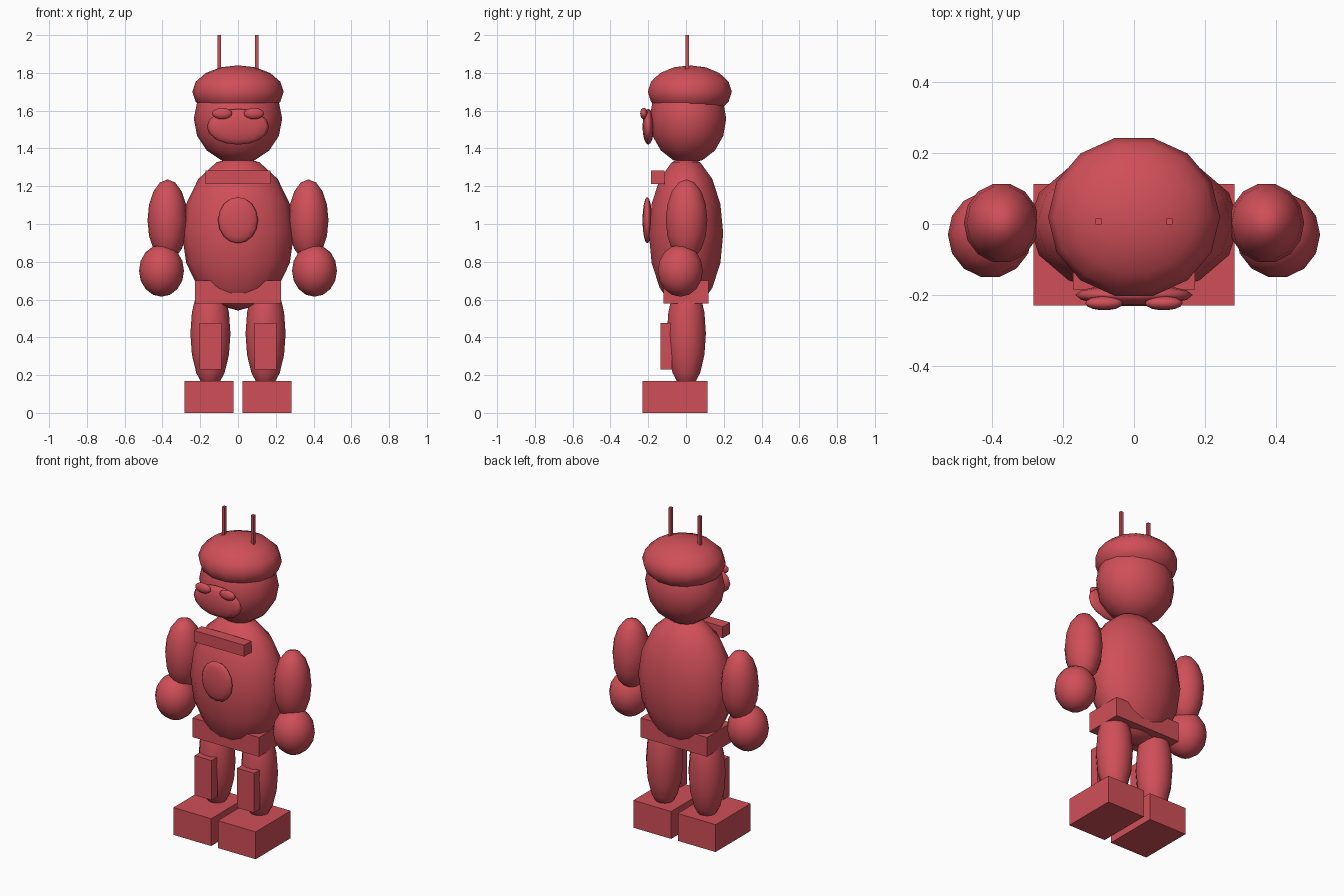
import bpy, bmesh, math
from mathutils import Matrix, Vector

if "Cube" in bpy.data.objects:
    bpy.data.objects.remove(bpy.data.objects["Cube"])

red = bpy.data.materials.new("warm red")
red.diffuse_color = (0.631, 0.078, 0.098, 1.0)
red.use_nodes = True
red.node_tree.nodes["Principled BSDF"].inputs["Base Color"].default_value = red.diffuse_color


def finish(name, bm, smooth):
    mesh = bpy.data.meshes.new(name)
    for f in bm.faces:
        f.smooth = smooth
    bm.to_mesh(mesh)
    bm.free()
    mesh.materials.append(red)
    obj = bpy.data.objects.new(name, mesh)
    bpy.context.collection.objects.link(obj)


def ball(name, centre, radii):
    """Smooth low-poly ellipsoid with corners on the x axis."""
    bm = bmesh.new()
    bmesh.ops.create_uvsphere(bm, u_segments=14, v_segments=8, radius=1.0)
    bm.transform(Matrix.Translation(centre) @ Matrix.Diagonal((*radii, 1))
                 @ Matrix.Rotation(math.pi / 2, 4, 'Z'))
    finish(name, bm, True)


def box(name, low, high):
    """Flat-sided block between two corners."""
    low, high = Vector(low), Vector(high)
    bm = bmesh.new()
    bmesh.ops.create_cube(bm, size=1.0)
    bm.transform(Matrix.Translation((low + high) / 2)
                 @ Matrix.Diagonal((*(high - low), 1)))
    finish(name, bm, False)


# Body and head
ball("torso", (0, 0, 0.95), (0.297, 0.202, 0.408))
ball("head", (0, 0.01, 1.557), (0.234, 0.208, 0.237))
ball("cap", (0, 0.02, 1.70), (0.242, 0.228, 0.14))
ball("muzzle", (0, -0.20, 1.515), (0.165, 0.031, 0.095))

# Chest details and belt
ball("chest_badge", (0, -0.205, 1.02), (0.106, 0.026, 0.122))
box("collar_bar", (-0.172, -0.185, 1.212), (0.172, -0.115, 1.283))
box("belt", (-0.228, -0.12, 0.58), (0.228, 0.12, 0.70))

# Paired parts
for s, side in ((-1, "left"), (1, "right")):
    def pair_box(name, cx, width, y0, y1, z0, z1):
        box(f"{side}_{name}", (s * cx - width / 2, y0, z0), (s * cx + width / 2, y1, z1))

    ball(f"{side}_eye", (s * 0.084, -0.223, 1.585), (0.053, 0.020, 0.03))
    ball(f"{side}_arm", (s * 0.373, 0.003, 1.02), (0.106, 0.113, 0.216))
    ball(f"{side}_hand", (s * 0.405, -0.03, 0.753), (0.119, 0.122, 0.138))
    ball(f"{side}_leg", (s * 0.146, 0.002, 0.42), (0.106, 0.106, 0.295))
    pair_box("shin_guard", 0.146, 0.117, -0.134, -0.075, 0.231, 0.477)
    pair_box("foot", 0.153, 0.26, -0.23, 0.113, 0.0, 0.17)
    pair_box("antenna", 0.10, 0.018, -0.002, 0.016, 1.79, 2.0)
